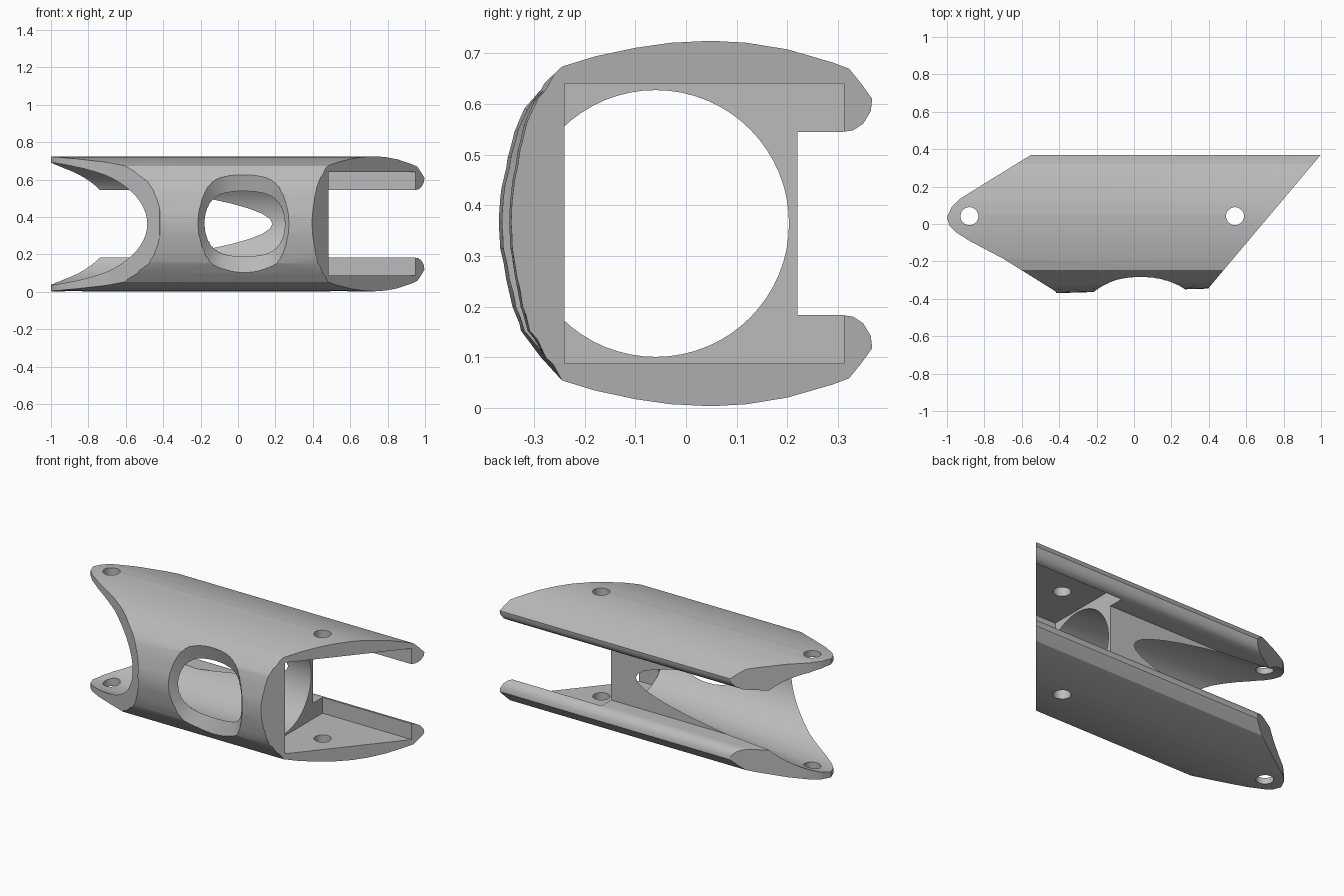
import bpy, bmesh, math

if "Cube" in bpy.data.objects:
    bpy.data.objects.remove(bpy.data.objects["Cube"], do_unlink=True)

MID = 0.364  # mirror height of the bracket

grey = bpy.data.materials.new("satin_grey")
grey.use_nodes = True
grey.diffuse_color = (0.5, 0.5, 0.5, 1)
grey.node_tree.nodes["Principled BSDF"].inputs["Base Color"].default_value = (0.5, 0.5, 0.5, 1)


def loft(name, rings):
    """Closed solid through rings that share one point count."""
    bm = bmesh.new()
    loops = [[bm.verts.new(p) for p in ring] for ring in rings]
    n = len(loops[0])
    for a, b in zip(loops, loops[1:]):
        for i in range(n):
            j = (i + 1) % n
            bm.faces.new((a[i], a[j], b[j], b[i]))
    bm.faces.new(loops[0])
    bm.faces.new(loops[-1])
    bmesh.ops.recalc_face_normals(bm, faces=bm.faces)
    mesh = bpy.data.meshes.new(name)
    bm.to_mesh(mesh)
    bm.free()
    mesh.materials.append(grey)
    obj = bpy.data.objects.new(name, mesh)
    bpy.context.collection.objects.link(obj)
    return obj


def oval(a, b, count):
    steps = [2 * math.pi * i / count for i in range(count)]
    return [(a * math.cos(t), b * math.sin(t)) for t in steps]


def cut(target, tool, operation="DIFFERENCE"):
    tool.hide_render = True
    mod = target.modifiers.new(tool.name, "BOOLEAN")
    mod.operation, mod.object, mod.solver = operation, tool, "EXACT"
    bpy.context.view_layer.objects.active = target
    bpy.ops.object.modifier_apply(modifier=mod.name)
    bpy.data.objects.remove(tool, do_unlink=True)


# C-shaped shell section (y, height above middle), upper half from front to slot
half = [(-0.367, 0.05), (-0.355, 0.11), (-0.342, 0.165), (-0.325, 0.212),
        (-0.285, 0.265), (-0.245, 0.31), (-0.18, 0.33), (-0.10, 0.347),
        (-0.03, 0.357), (0.05, 0.361), (0.12, 0.357), (0.2, 0.344),
        (0.29, 0.318), (0.322, 0.306), (0.345, 0.278), (0.368, 0.246),
        (0.365, 0.222), (0.35, 0.197), (0.33, 0.184), (0.31, 0.181), (0.22, 0.181)]
section = [(-0.37, 0)] + half + [(y, -z) for y, z in reversed(half)]


def shell_ring(x):
    # the front bulge flattens slightly toward the right end
    push = 0.03 * (x + 0.42)
    return [(x, y + push * max(0, -y - 0.245) / 0.125, MID + z) for y, z in section]


body = loft("bracket_body", [shell_ring(-1.2), shell_ring(1.2)])

# Plan outline with pointed left nose and slanted right end
plan = [(1.0, 0.372), (1.0, 0.4), (-0.5, 0.4), (-0.55, 0.37), (-0.85, 0.185), (-0.93, 0.135),
        (-0.975, 0.09), (-1.0, 0.035), (-0.985, -0.01), (-0.95, -0.045),
        (-0.88, -0.09), (-0.7, -0.185), (-0.42, -0.36), (-0.403, -0.4), (0.35, -0.4)]
cut(body, loft("plan_outline", [[(x, y, z) for x, y in plan] for z in (-0.2, 1)]), "INTERSECT")


# Round flared bore opening toward the left nose
def bore_ring(x):
    d = 0.35 - x
    c, r = -0.06 + 0.052 * d, 0.2635 + 0.047 * d
    return [(x, c + u, MID + v) for u, v in oval(r, r, 64)]


cut(body, loft("bore", [bore_ring(-1.2), bore_ring(0.352)]))

# Rectangular pocket at the right end
box = [(-0.24, 0.087), (0.312, 0.087), (0.312, 0.641), (-0.24, 0.641)]
cut(body, loft("pocket", [[(x, y, z) for y, z in box] for x in (0.35, 1.3)]))

# Bevelled oval window in the front wall
sizes = [(-0.42, 0.296, 0.776), (-0.24, 0.148, 0.1)]
cut(body, loft("window", [[(0.035 + u, y, MID + v) for u, v in oval(a, b, 48)]
                          for y, a, b in sizes]))

# Pin holes through both arms
for x in (-0.88, 0.54):
    cut(body, loft("pin_hole", [[(x + u, 0.042 + v, z) for u, v in oval(0.048, 0.048, 32)]
                                for z in (-0.2, 1)]))

bpy.ops.object.select_all(action="DESELECT")
body.select_set(True)
bpy.context.view_layer.objects.active = body
bpy.ops.object.shade_smooth_by_angle(angle=math.radians(28))
